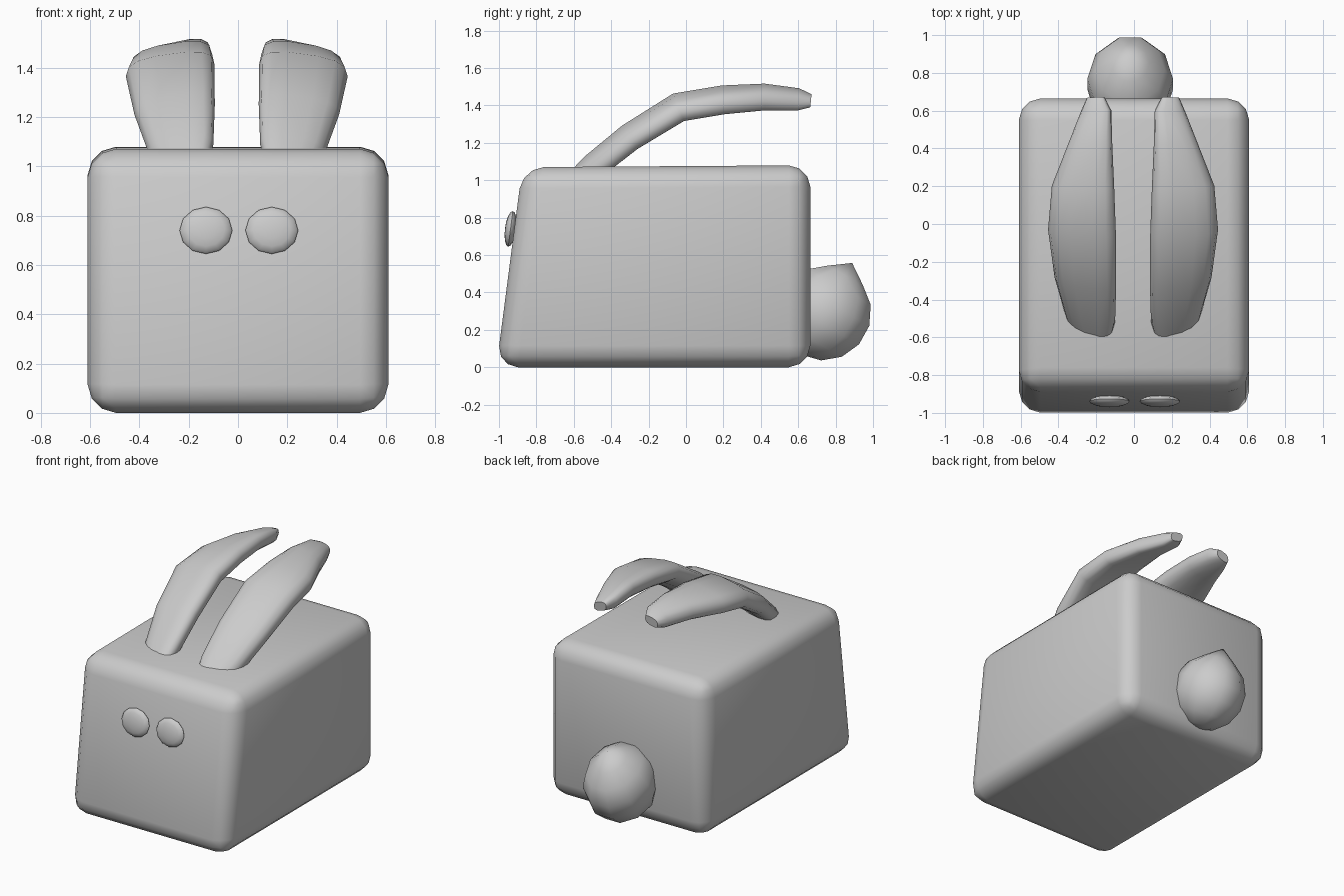
import bpy, bmesh, math
from mathutils import Vector, Matrix

if "Cube" in bpy.data.objects:
    bpy.data.objects.remove(bpy.data.objects["Cube"])


def finish(bm, name, angle=50):
    bmesh.ops.recalc_face_normals(bm, faces=bm.faces)
    mesh = bpy.data.meshes.new(name)
    bm.to_mesh(mesh)
    bm.free()
    ob = bpy.data.objects.new(name, mesh)
    bpy.context.collection.objects.link(ob)
    bpy.ops.object.select_all(action='DESELECT')
    ob.select_set(True)
    bpy.context.view_layer.objects.active = ob
    bpy.ops.object.shade_smooth_by_angle(angle=math.radians(angle))
    return ob


# Body: side profile with a leaning front, extruded across x and rounded
bm = bmesh.new()
profile = [(-1.014, 0), (0.665, 0), (0.665, 1.08), (-0.875, 1.07)]
face = bm.faces.new([bm.verts.new((-0.61, y, z)) for y, z in profile])
ext = bmesh.ops.extrude_face_region(bm, geom=[face])
for v in ext["geom"]:
    if isinstance(v, bmesh.types.BMVert):
        v.co.x = 0.61
bmesh.ops.bevel(bm, geom=bm.edges[:], offset=0.115, offset_type='OFFSET',
                segments=3, profile=0.5, affect='EDGES')
finish(bm, "body")

# Ears: rounded sections lofted along a back-swept arc
# stations: y, z, half thickness, inner x, outer x
STATIONS = [
    (-0.62, 0.96, 0.070, 0.13, 0.30),
    (-0.50, 1.07, 0.085, 0.10, 0.362),
    (-0.30, 1.23, 0.090, 0.094, 0.42),
    (-0.04, 1.39, 0.095, 0.096, 0.455),
    (0.20, 1.43, 0.093, 0.105, 0.435),
    (0.42, 1.445, 0.086, 0.115, 0.35),
    (0.60, 1.432, 0.072, 0.12, 0.28),
    (0.668, 1.425, 0.042, 0.155, 0.25),
]


def ear(name, side, shift, sides=14, power=0.72):
    bm = bmesh.new()
    rings = []
    for i, (y, z, half, x_in, x_out) in enumerate(STATIONS):
        a = STATIONS[max(i - 1, 0)]
        b = STATIONS[min(i + 1, len(STATIONS) - 1)]
        slope = math.atan2(b[1] - a[1], b[0] - a[0])
        ring = []
        for k in range(sides):
            t = 2 * math.pi * k / sides
            c = math.copysign(abs(math.cos(t)) ** power, math.cos(t))
            s = math.copysign(abs(math.sin(t)) ** power, math.sin(t))
            # inner edge sits higher than the outer edge
            n = half * (0.75 * s - 0.28 * c)
            x = (x_in + x_out) / 2 + c * (x_out - x_in) / 2
            ring.append(bm.verts.new((side * x + shift,
                                      y - n * math.sin(slope),
                                      z + n * math.cos(slope))))
        rings.append(ring)
    for r0, r1 in zip(rings, rings[1:]):
        for k in range(sides):
            j = (k + 1) % sides
            bm.faces.new((r0[k], r0[j], r1[j], r1[k]))
    bm.faces.new(rings[0])
    bm.faces.new(rings[-1])
    finish(bm, name, 60)


ear("left_ear", -1, 0.0)
ear("right_ear", 1, -0.01)

# Eyes: flattened twelve-sided domes following the leaning front
for name, x in (("left_eye", -0.13), ("right_eye", 0.137)):
    bm = bmesh.new()
    bmesh.ops.create_uvsphere(bm, u_segments=12, v_segments=8, radius=1)
    bm.transform(Matrix.Translation((x, -0.938, 0.74))
                 @ Matrix.Rotation(math.radians(-7.4), 4, 'X')
                 @ Matrix.Diagonal((0.107, 0.030, 0.096, 1))
                 @ Matrix.Rotation(math.radians(90), 4, 'X'))
    finish(bm, name)

# Tail: faceted puff with its pole drawn up to a small peak
bm = bmesh.new()
bmesh.ops.create_uvsphere(bm, u_segments=10, v_segments=7, radius=1)
top = max(bm.verts, key=lambda v: v.co.z)
top.co.z = 1.2
bm.transform(Matrix.Translation((-0.02, 0.74, 0.29))
             @ Matrix.Rotation(math.radians(-29), 4, 'X')
             @ Matrix.Diagonal((0.233, 0.262, 0.255, 1))
             @ Matrix.Rotation(math.radians(18), 4, 'Z'))
finish(bm, "tail", 60)
